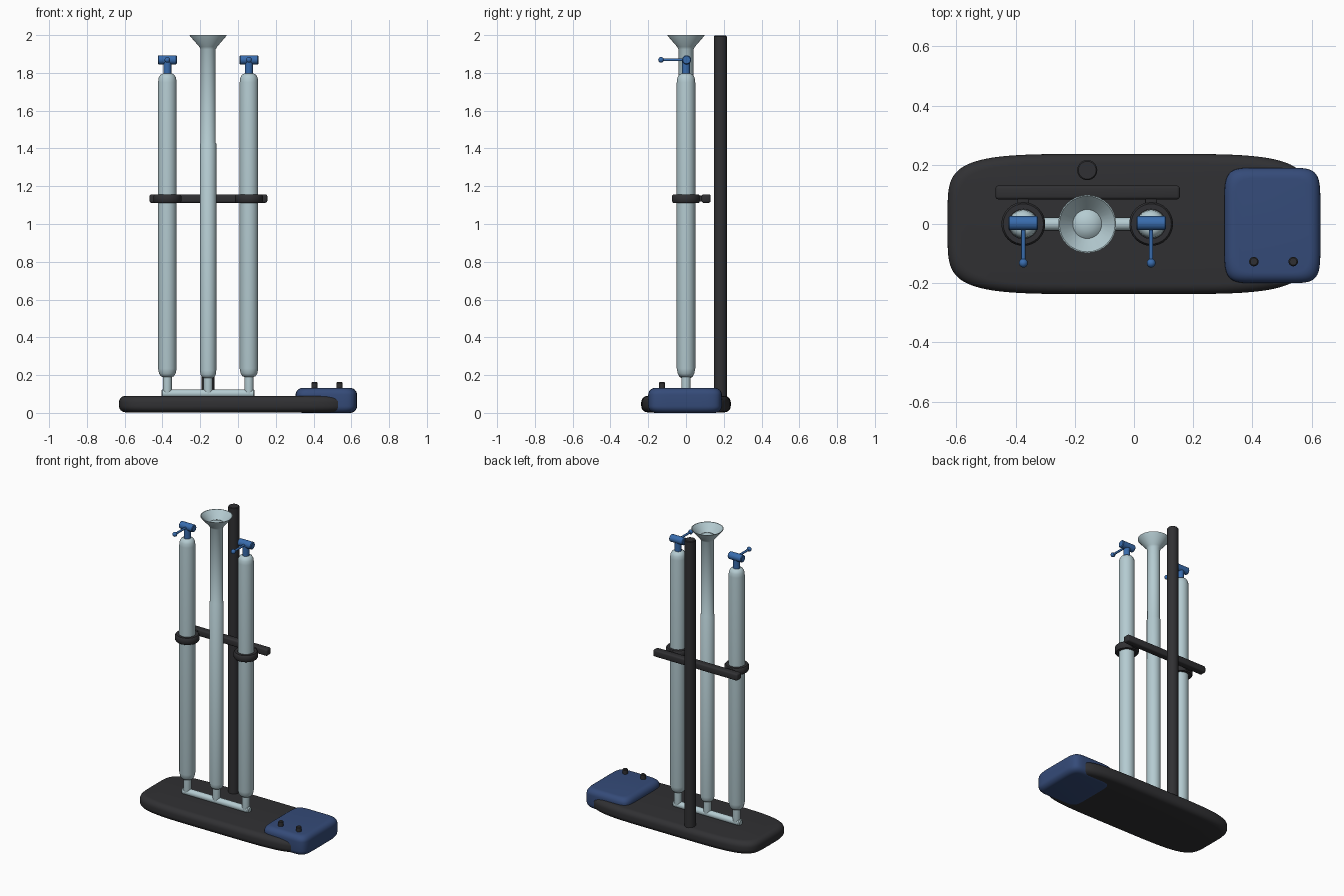
import bpy, bmesh, math
from mathutils import Matrix, Vector

if "Cube" in bpy.data.objects:
    bpy.data.objects.remove(bpy.data.objects["Cube"])


def mat(name, r, g, b):
    m = bpy.data.materials.new(name)
    m.diffuse_color = (r, g, b, 1)
    m.use_nodes = True
    m.node_tree.nodes["Principled BSDF"].inputs["Base Color"].default_value = m.diffuse_color
    return m


BLACK = mat("black", 0.03, 0.03, 0.033)
NAVY = mat("navy", 0.035, 0.07, 0.19)
BLUE = mat("blue", 0.04, 0.15, 0.42)
GLASS = mat("pale_glass", 0.46, 0.6, 0.64)


def finish(name, bm, material, angle=40):
    bmesh.ops.recalc_face_normals(bm, faces=bm.faces)
    me = bpy.data.meshes.new(name)
    bm.to_mesh(me)
    bm.free()
    ob = bpy.data.objects.new(name, me)
    bpy.context.collection.objects.link(ob)
    me.materials.append(material)
    bpy.ops.object.select_all(action='DESELECT')
    ob.select_set(True)
    bpy.context.view_layer.objects.active = ob
    bpy.ops.object.shade_smooth_by_angle(angle=math.radians(angle))
    return ob


def loft(bm, rings, closed=False):
    """Join rings of points; cap both ends, or close into a loop."""
    vs = [[bm.verts.new(p) for p in r] for r in rings]
    n = len(vs[0])
    pairs = list(zip(vs, vs[1:])) + ([(vs[-1], vs[0])] if closed else [])
    for a, b in pairs:
        for i in range(n):
            j = (i + 1) % n
            bm.faces.new((a[i], a[j], b[j], b[i]))
    if not closed:
        bm.faces.new(vs[0][::-1])
        bm.faces.new(vs[-1])


def lathe(name, profile, loc, material, axis='Z', closed=False, seg=32):
    """Revolve (radius, height) pairs about an axis through loc."""
    turn = Vector({'X': (1, 0, 0), 'Y': (0, 1, 0), 'Z': (0, 0, 1)}[axis]).to_track_quat('Z', 'Y').to_matrix().to_4x4()
    m = Matrix.Translation(loc) @ turn
    bm = bmesh.new()
    loft(bm, [[m @ Vector((r * math.cos(2 * math.pi * i / seg), r * math.sin(2 * math.pi * i / seg), h))
               for i in range(seg)] for r, h in profile], closed)
    return finish(name, bm, material)


def rod(name, r, a, b, loc, material, axis='Z', bev=0.004):
    return lathe(name, [(r - bev, a), (r, a + bev), (r, b - bev), (r - bev, b)], loc, material, axis)


def pillow(name, x0, x1, y0, y1, z0, z1, power, edge, material):
    """Slab with a superellipse outline and rounded rims."""
    cx, cy, hx, hy = (x0 + x1) / 2, (y0 + y1) / 2, (x1 - x0) / 2, (y1 - y0) / 2
    quarter = [math.pi / 2 * k / 6 for k in range(7)]
    steps = [(1 - math.sin(t), z0 + edge * (1 - math.cos(t))) for t in quarter]
    steps += [(1 - math.cos(t), z1 - edge * (1 - math.sin(t))) for t in quarter]
    rings = []
    for s, z in steps:
        ring = []
        for i in range(96):
            c, d = math.cos(2 * math.pi * i / 96), math.sin(2 * math.pi * i / 96)
            ring.append((cx + (hx - s * edge) * math.copysign(abs(c) ** (2 / power), c),
                         cy + (hy - s * edge) * math.copysign(abs(d) ** (2 / power), d), z))
        rings.append(ring)
    bm = bmesh.new()
    loft(bm, rings)
    return finish(name, bm, material)


def box(name, x0, x1, y0, y1, z0, z1, bev, material):
    bm = bmesh.new()
    bmesh.ops.create_cube(bm, size=1, matrix=Matrix.Translation(((x0 + x1) / 2, (y0 + y1) / 2, (z0 + z1) / 2))
                          @ Matrix.Diagonal((x1 - x0, y1 - y0, z1 - z0, 1)))
    bmesh.ops.bevel(bm, geom=bm.edges[:], offset=bev, segments=3, profile=0.5, affect='EDGES')
    return finish(name, bm, material)


# Base slab and power unit
pillow("base", -0.63, 0.595, -0.237, 0.237, 0.003, 0.09, 5, 0.034, BLACK)
pillow("power_unit", 0.305, 0.63, -0.2, 0.19, 0.0, 0.132, 6.5, 0.036, NAVY)
for i, x in enumerate((0.405, 0.538)):
    rod(f"terminal_{i}", 0.016, 0.12, 0.163, (x, -0.127, 0), BLACK)

# Support rod and clamp bar
MID, TUBES = -0.158, (-0.374, 0.058)
rod("support_rod", 0.034, 0.07, 1.997, (MID, 0.182, 0), BLACK)
box("clamp_bar", -0.468, 0.155, 0.083, 0.13, 1.112, 1.157, 0.01, BLACK)

# Side tubes with necks, clamp rings and taps
R = 0.049
for i, x in enumerate(TUBES):
    lathe(f"side_tube_{i}",
          [(0.022, 0.1), (0.024, 0.125), (0.024, 0.19), (0.034, 0.194), (0.044, 0.208), (R, 0.235),
           (R, 1.75), (0.046, 1.774), (0.038, 1.789), (0.026, 1.796), (0.01, 1.797)],
          (x, 0, 0), GLASS)
    lathe(f"clamp_ring_{i}",
          [(0.05, 1.112), (0.068, 1.112), (0.074, 1.12), (0.074, 1.148), (0.068, 1.156), (0.05, 1.156)],
          (x, 0, 0), BLACK, closed=True)
    box(f"clamp_link_{i}", x - 0.02, x + 0.02, 0.06, 0.095, 1.118, 1.15, 0.004, BLACK)
    rod(f"tap_stem_{i}", 0.021, 1.785, 1.865, (x, 0, 0), BLUE)
    rod(f"tap_barrel_{i}", 0.024, -0.05, 0.05, (x, 0.003, 1.869), BLUE, 'X')
    rod(f"tap_handle_{i}", 0.007, -0.132, 0, (x, 0, 1.869), BLUE, 'Y', 0.001)
    bm = bmesh.new()
    bmesh.ops.create_uvsphere(bm, u_segments=20, v_segments=12, radius=0.015,
                              matrix=Matrix.Translation((x, -0.132, 1.869)))
    finish(f"tap_knob_{i}", bm, BLUE)

# Central reservoir tube with open funnel
lathe("reservoir_tube",
      [(0.022, 0.1), (0.024, 0.125), (0.024, 0.185), (0.034, 0.19), (0.041, 0.204), (0.043, 0.225),
       (0.043, 1.425), (0.04, 1.43), (0.04, 1.925), (0.047, 1.938), (0.097, 1.996), (0.098, 2.0), (0.094, 2.0),
       (0.049, 1.947), (0.04, 1.955), (0.024, 1.962), (0.008, 1.965)],
      (MID, 0, 0), GLASS)

# Connecting tube along the bottom
rod("connecting_tube", 0.022, -0.406, 0.088, (0, 0, 0.102), GLASS, 'X', 0.006)
